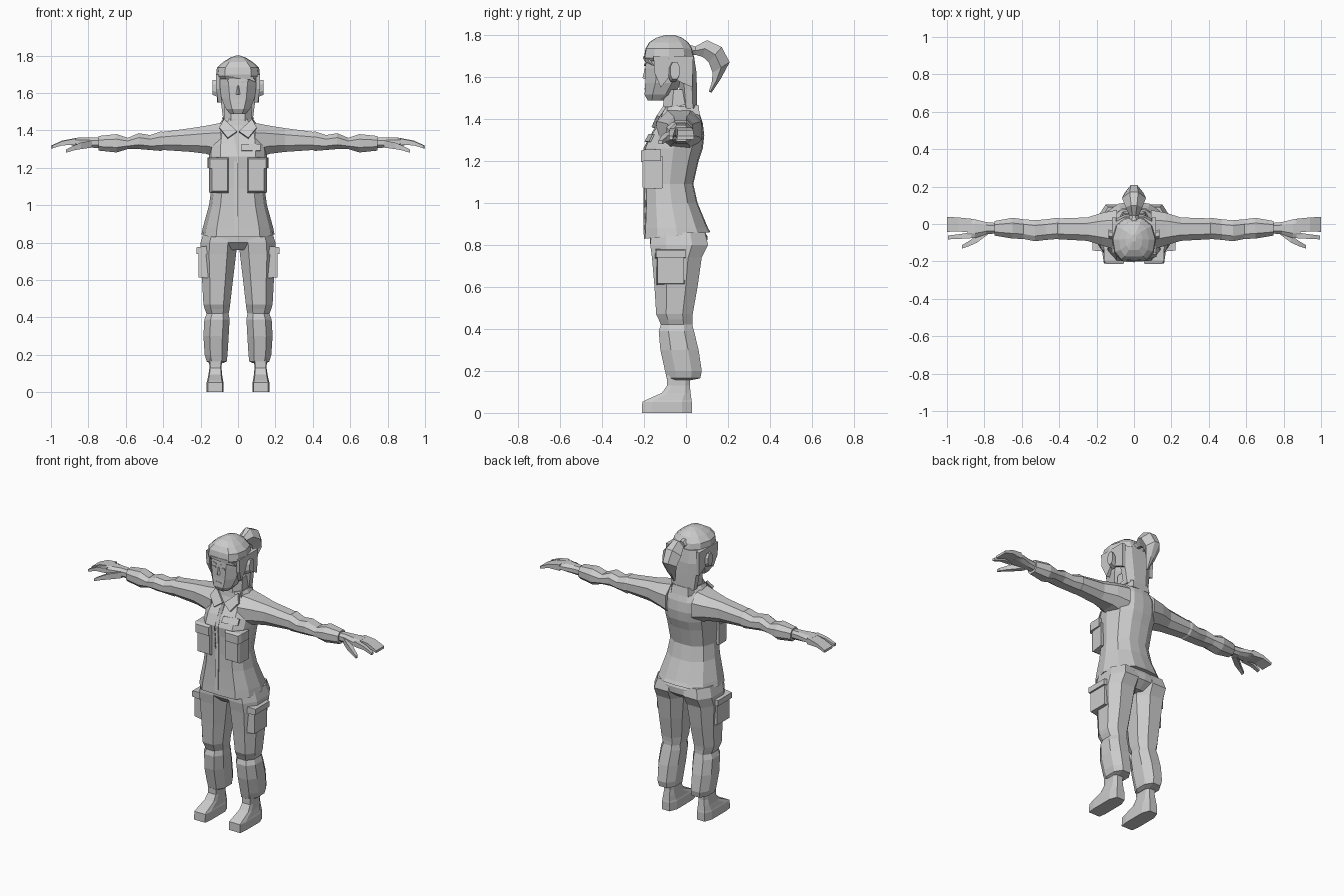
import bpy, bmesh
from mathutils import Vector

grey = bpy.data.materials.new("plain grey")
grey.diffuse_color = (0.6, 0.6, 0.6, 1)

OCT = [(-.5, -1), (.5, -1), (1, -.45), (1, .45), (.5, 1), (-.5, 1), (-1, .45), (-1, -.45)]
BODY = [(0, -1), (.6, -.97), (.9, -.6), (1, 0), (.82, .62), (.42, .96), (0, 1),
        (-.42, .96), (-.82, .62), (-1, 0), (-.9, -.6), (-.6, -.97)]
BOX = [(-1, -1), (1, -1), (1, 1), (-1, 1)]


def section(axis, p, a0, a1, b0, b1, prof):
    """Cross-section scaled to a range, at position p on an axis."""
    pts = []
    for u, v in prof:
        a = (a0 + a1) / 2 + u * (a1 - a0) / 2
        b = (b0 + b1) / 2 + v * (b1 - b0) / 2
        pts.append({'x': (p, a, b), 'y': (a, p, b), 'z': (a, b, p)}[axis])
    return pts


def loft(name, rings, mirror=False):
    """Skin a list of equal rings, cap both ends, optionally mirror in x."""
    bm = bmesh.new()
    rows = [[bm.verts.new(p) for p in r] for r in rings]
    n = len(rows[0])
    for a, b in zip(rows, rows[1:]):
        for i in range(n):
            j = (i + 1) % n
            bm.faces.new((a[i], a[j], b[j], b[i]))
    bm.faces.new(rows[0])
    bm.faces.new(rows[-1])
    bmesh.ops.recalc_face_normals(bm, faces=bm.faces)
    me = bpy.data.meshes.new(name)
    bm.to_mesh(me)
    bm.free()
    me.materials.append(grey)
    ob = bpy.data.objects.new(name, me)
    bpy.context.collection.objects.link(ob)
    if mirror:
        ob.modifiers.new("mirror", 'MIRROR')
    return ob


def tube(name, axis, rows, prof=OCT, mirror=False):
    return loft(name, [section(axis, *r, prof) for r in rows], mirror)


def sym(name, rows, prof=BODY):
    """Central part from rows of height, half width, front, back."""
    return tube(name, 'z', [(z, -w, w, f, b) for z, w, f, b in rows], prof)


def slab(name, outline, offset, mirror=False):
    """Flat panel: an outline thickened along an offset."""
    o = Vector(offset)
    return loft(name, [outline, [tuple(Vector(p) + o) for p in outline]], mirror)


# Jacket, with the hem rising toward the back
jacket = sym("jacket", [
    (.85, .175, -.17, .085), (.845, .195, -.2, .116), (.88, .188, -.197, .105),
    (1.0, .155, -.192, .055), (1.09, .142, -.19, .035), (1.2, .15, -.192, .06),
    (1.26, .155, -.198, .08), (1.32, .155, -.17, .087), (1.38, .145, -.13, .08),
    (1.425, .11, -.115, .065), (1.46, .08, -.11, .05)])
for v in jacket.data.vertices:
    if v.co.z < .86:
        v.co.z += .1 * (v.co.y + .04)

# Sleeves, with folds at elbow and cuff
tube("sleeve", 'x', [
    (.09, -.14, .075, 1.25, 1.44), (.17, -.115, .06, 1.275, 1.425), (.25, -.09, .035, 1.285, 1.412),
    (.40, -.082, .03, 1.295, 1.392), (.41, -.08, .033, 1.29, 1.395), (.47, -.085, .025, 1.295, 1.375),
    (.53, -.092, .02, 1.3, 1.385), (.59, -.08, .025, 1.3, 1.36), (.65, -.078, .033, 1.282, 1.38),
    (.745, -.062, .016, 1.292, 1.37)], OCT, True)

# Hands: palm, joined fingers, forefinger, thumb
tube("palm", 'x', [(.73, -.05, .005, 1.305, 1.36), (.79, -.055, .01, 1.308, 1.362),
                   (.85, -.075, .025, 1.315, 1.362), (.89, -.075, .03, 1.32, 1.355)], OCT, True)
tube("fingers", 'x', [(.87, -.045, .028, 1.32, 1.358), (.94, -.04, .035, 1.322, 1.346),
                      (1.0, -.042, .038, 1.303, 1.318)], BOX, True)
tube("forefinger", 'x', [(.87, -.076, -.045, 1.322, 1.356), (.94, -.08, -.055, 1.32, 1.342),
                         (.995, -.082, -.062, 1.303, 1.318)], BOX, True)
tube("thumb", 'x', [(.78, -.055, -.015, 1.308, 1.345), (.84, -.1, -.06, 1.3, 1.335),
                    (.88, -.118, -.09, 1.293, 1.318), (.92, -.132, -.113, 1.28, 1.297)], BOX, True)

# Trousers: seat, then legs with a fold over the knee and gathered ankle
sym("trouser_seat", [(.92, .15, -.17, .06), (.84, .185, -.172, .102), (.8, .18, -.17, .1),
                     (.76, .07, -.13, .05)])
tube("trouser_leg", 'z', [
    (.86, .005, .182, -.165, .09), (.80, .005, .2, -.17, .105), (.74, .01, .203, -.162, .075),
    (.60, .027, .192, -.15, .055), (.47, .042, .185, -.142, .032), (.445, .045, .178, -.13, .03),
    (.42, .05, .168, -.12, .03), (.39, .045, .18, -.13, .038), (.30, .05, .185, -.122, .06),
    (.20, .056, .178, -.1, .075), (.165, .06, .168, -.092, .068), (.155, .08, .15, -.08, .02)], OCT, True)

# Shoes
tube("shoe", 'z', [(0, .077, .168, -.21, .028), (.052, .077, .168, -.208, .028), (.062, .08, .165, -.19, .026),
                   (.095, .085, .158, -.115, .022), (.13, .088, .153, -.09, .018),
                   (.18, .085, .155, -.09, .022)],
     [(-.85, -1), (.85, -1), (1, -.6), (1, .6), (.6, 1), (-.6, 1), (-1, .6), (-1, -.6)], True)

# Cargo pockets on the thighs
tube("cargo_pocket", 'x', [(.16, -.14, -.005, .61, .76), (.212, -.135, -.01, .615, .75)], BOX, True)
tube("cargo_flap", 'x', [(.16, -.147, .002, .735, .782), (.222, -.142, -.003, .74, .775)], BOX, True)

# Chest pockets and name patch
tube("chest_pocket", 'y', [(-.11, .05, .155, 1.07, 1.22), (-.19, .05, .148, 1.065, 1.22),
                           (-.207, .055, .14, 1.075, 1.21)], BOX, True)
tube("chest_flap", 'y', [(-.12, .05, .162, 1.2, 1.255), (-.195, .05, .16, 1.2, 1.255),
                         (-.214, .057, .15, 1.195, 1.248)], BOX, True)
slab("chest_patch", [(.02, -.19, 1.29), (.12, -.168, 1.29), (.12, -.15, 1.325), (.02, -.17, 1.325)], (0, -.008, .003))

# Front placket
slab("placket", [(-.022, -.196, .85), (0, -.196, .85), (0, -.188, 1.09), (0, -.196, 1.26),
                 (0, -.13, 1.38), (-.022, -.13, 1.38), (-.022, -.196, 1.26), (-.022, -.188, 1.09)], (0, -.007, 0))

# Collar: back band and two front points
loft("collar_band", [
    [(x, y, z) for x, y, z in ((s * .095, -.09, 1.41), (s * .1, .0, 1.42), (s * .06, .065, 1.42),
                               (s * .055, .06, 1.465), (s * .088, .0, 1.47), (s * .08, -.09, 1.455))]
    for s in (1, .94)], True)
slab("collar_back", [(-.06, .068, 1.415), (.06, .068, 1.415), (.055, .056, 1.465), (-.055, .056, 1.465)], (0, -.01, 0))
slab("collar_point", [(.005, -.135, 1.39), (.055, -.15, 1.355), (.1, -.125, 1.41), (.075, -.095, 1.455)],
     (0, -.014, .006), True)

# Neck and nape
sym("neck", [(1.40, .085, -.11, .052), (1.46, .075, -.11, .05), (1.54, .072, -.1, .05)], OCT)
sym("nape_hair", [(1.45, .078, -.02, .053), (1.54, .09, -.03, .052), (1.62, .105, -.04, .05),
                  (1.70, .1, -.06, .038)], OCT)

# Head
sym("head", [(1.487, .042, -.182, -.11), (1.515, .065, -.197, -.06), (1.57, .088, -.194, -.02),
             (1.64, .1, -.194, .02), (1.71, .1, -.19, .02), (1.76, .07, -.16, 0)], OCT)
# Nose, brows and eyes
loft("nose", [[(-.006, -.192, 1.64), (.006, -.192, 1.64), (0, -.196, 1.64)],
              [(-.013, -.192, 1.592), (.013, -.192, 1.592), (0, -.207, 1.594)]])
slab("brow", [(.015, -.194, 1.652), (.055, -.186, 1.662), (.055, -.186, 1.67), (.015, -.194, 1.66)], (0, -.005, 0), True)
slab("eye", [(.02, -.194, 1.632), (.045, -.194, 1.632), (.045, -.194, 1.641), (.02, -.194, 1.641)], (0, -.004, 0), True)
slab("mouth", [(-.02, -.193, 1.54), (.02, -.193, 1.54), (.016, -.193, 1.547), (-.016, -.193, 1.547)], (0, -.004, 0))

# Hair: crown, side locks, ears and ponytail
sym("hair_crown", [(1.675, .11, -.19, .038), (1.69, .118, -.2, .038), (1.735, .113, -.193, .03),
                   (1.765, .08, -.175, .01), (1.787, .045, -.14, -.02), (1.80, .012, -.095, -.055)], BODY)
slab("fringe", [(-.06, -.195, 1.7), (.07, -.19, 1.7), (.1, -.15, 1.655), (.06, -.187, 1.672), (-.04, -.196, 1.688)],
     (0, -.008, 0))
slab("side_lock", [(.095, -.155, 1.7), (.095, -.15, 1.62), (.085, -.12, 1.55), (.085, -.08, 1.6),
                   (.09, .03, 1.55), (.095, .035, 1.7)], (.022, 0, 0), True)
tube("ear", 'x', [(.1, -.085, -.035, 1.575, 1.665), (.135, -.075, -.03, 1.59, 1.67)], OCT, True)
tail = []
for oy, oz, iy, iz, w in [(.01, 1.755, .01, 1.7, .03), (.045, 1.745, .045, 1.705, .025),
                          (.10, 1.775, .08, 1.695, .045), (.17, 1.742, .108, 1.67, .064),
                          (.208, 1.67, .127, 1.62, .05), (.165, 1.59, .122, 1.57, .03),
                          (.122, 1.525, .108, 1.53, .006)]:
    my, mz = (oy + iy) / 2, (oz + iz) / 2
    tail.append([(-.35 * w, oy, oz), (.35 * w, oy, oz), (w, my, mz),
                 (.35 * w, iy, iz), (-.35 * w, iy, iz), (-w, my, mz)])
loft("ponytail", tail)
